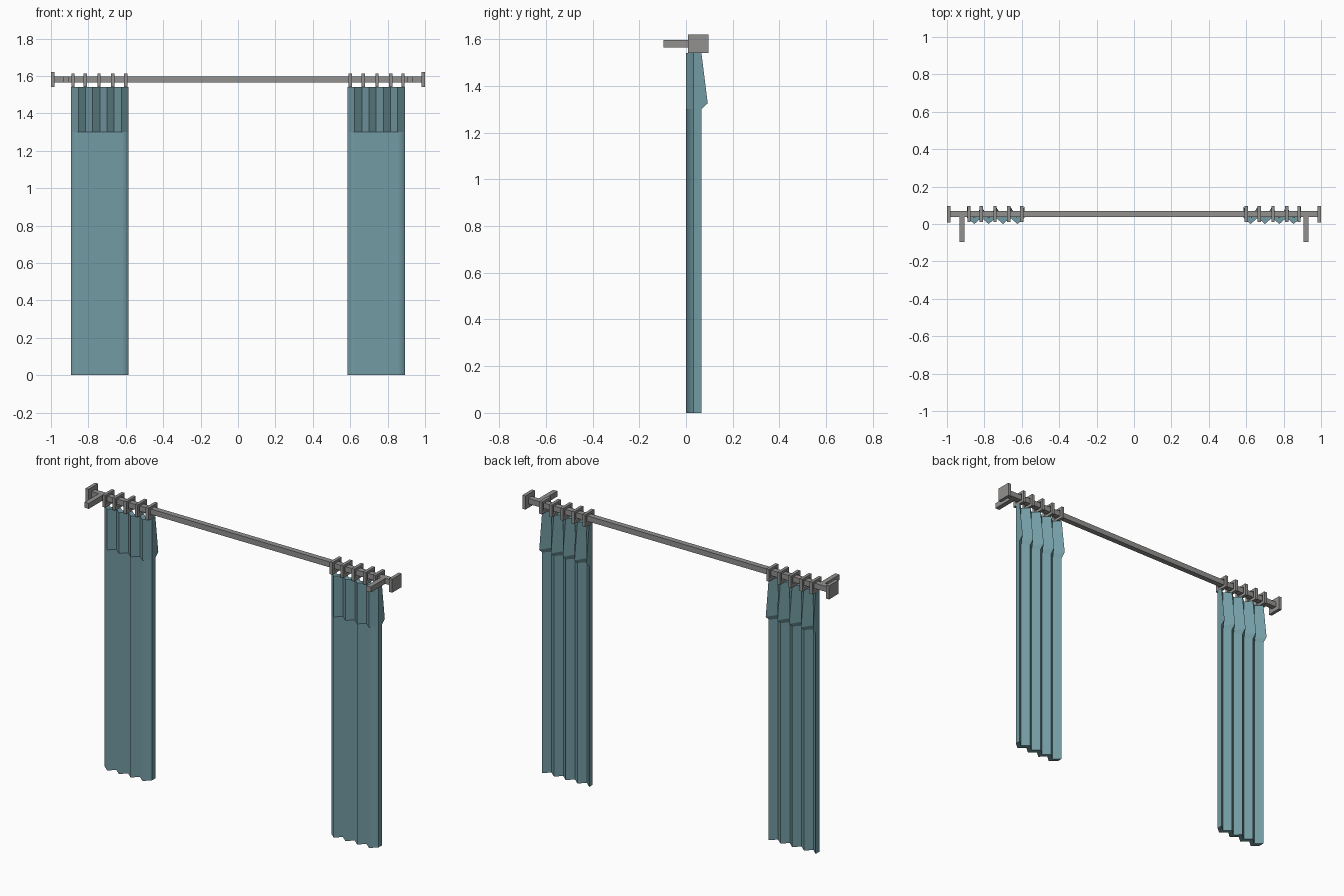
import bpy, bmesh

if "Cube" in bpy.data.objects:
    bpy.data.objects.remove(bpy.data.objects["Cube"])


def material(name, rgb):
    m = bpy.data.materials.new(name)
    m.diffuse_color = (*rgb, 1)
    m.use_nodes = True
    m.node_tree.nodes["Principled BSDF"].inputs["Base Color"].default_value = m.diffuse_color
    return m


fabric = material("teal fabric", (0.171, 0.328, 0.366))
metal = material("grey metal", (0.29, 0.285, 0.28))

ROD_Y, ROD_Z = 0.053, 1.58


def finish(bm, name, mat):
    bmesh.ops.recalc_face_normals(bm, faces=bm.faces)
    me = bpy.data.meshes.new(name)
    bm.to_mesh(me)
    bm.free()
    me.materials.append(mat)
    ob = bpy.data.objects.new(name, me)
    bpy.context.collection.objects.link(ob)
    return ob


def add_box(bm, lo, hi):
    verts = bmesh.ops.create_cube(bm, size=1)["verts"]
    for v in verts:
        v.co = [lo[i] + (v.co[i] + 0.5) * (hi[i] - lo[i]) for i in range(3)]


def box(name, lo, hi):
    bm = bmesh.new()
    add_box(bm, lo, hi)
    return finish(bm, name, metal)


def ring(name, x):
    # square frame around the rod
    bm = bmesh.new()
    t = 0.009
    loops = []
    for dx in (-t, t):
        for y0, y1, z0, z1 in ((0.01, 0.096, 1.54, 1.612), (0.027, 0.079, 1.557, 1.598)):
            loops.append([bm.verts.new((x + dx, y, z)) for y, z in
                          ((y0, z0), (y1, z0), (y1, z1), (y0, z1))])
    for a, b in ((0, 1), (2, 3), (0, 2), (1, 3)):
        for i in range(4):
            j = (i + 1) % 4
            bm.faces.new((loops[a][i], loops[a][j], loops[b][j], loops[b][i]))
    return finish(bm, name, metal)


def curtain(name, x0, x1, folds=4):
    # thick zigzag sheet; back ridges flare out in the pleated header
    bm = bmesh.new()
    n = folds * 2
    levels = (0.0, 1.30, 1.325, 1.54)
    flare = (0, 0, 0.027, 0)
    front, back = [], []
    for k, z in enumerate(levels):
        frow, brow = [], []
        for i in range(n + 1):
            x = x0 + (x1 - x0) * i / n
            ridge = i % 2 == 0
            y = 0.033 if ridge else 0.0
            frow.append(bm.verts.new((x, y, z)))
            brow.append(bm.verts.new((x, y + 0.033 + (flare[k] if ridge else 0), z)))
        front.append(frow)
        back.append(brow)
    for k in range(len(levels) - 1):
        for i in range(n):
            f = bm.faces.new((front[k][i], front[k][i + 1], front[k + 1][i + 1], front[k + 1][i]))
            f.smooth = k == 0      # soft front below the header
            bm.faces.new((back[k][i], back[k + 1][i], back[k + 1][i + 1], back[k][i + 1]))
        for i in (0, n):           # side hems
            bm.faces.new((front[k][i], back[k][i], back[k + 1][i], front[k + 1][i]))
    for k in (0, -1):              # bottom and top hems
        for i in range(n):
            bm.faces.new((front[k][i], front[k][i + 1], back[k][i + 1], back[k][i]))
    return finish(bm, name, fabric)


# rod
box("rod", (-0.985, ROD_Y - 0.016, ROD_Z - 0.016), (0.985, ROD_Y + 0.016, ROD_Z + 0.016))

for s, side in ((-1, "left"), (1, "right")):
    # end plate and wall bracket
    xs = sorted((s * 0.98, s * 1.0))
    box(side + "_end_plate", (xs[0], 0.008, 1.54), (xs[1], 0.096, 1.62))
    box(side + "_bracket", (s * 0.92 - 0.014, -0.096, 1.564), (s * 0.92 + 0.014, ROD_Y, 1.596))
    # rings
    for i, x in enumerate((0.60, 0.67, 0.743, 0.817, 0.882)):
        ring(f"{side}_ring_{i + 1}", s * x)
    # curtain panel
    a, b = sorted((s * 0.585, s * 0.892))
    curtain(side + "_curtain", a, b)
